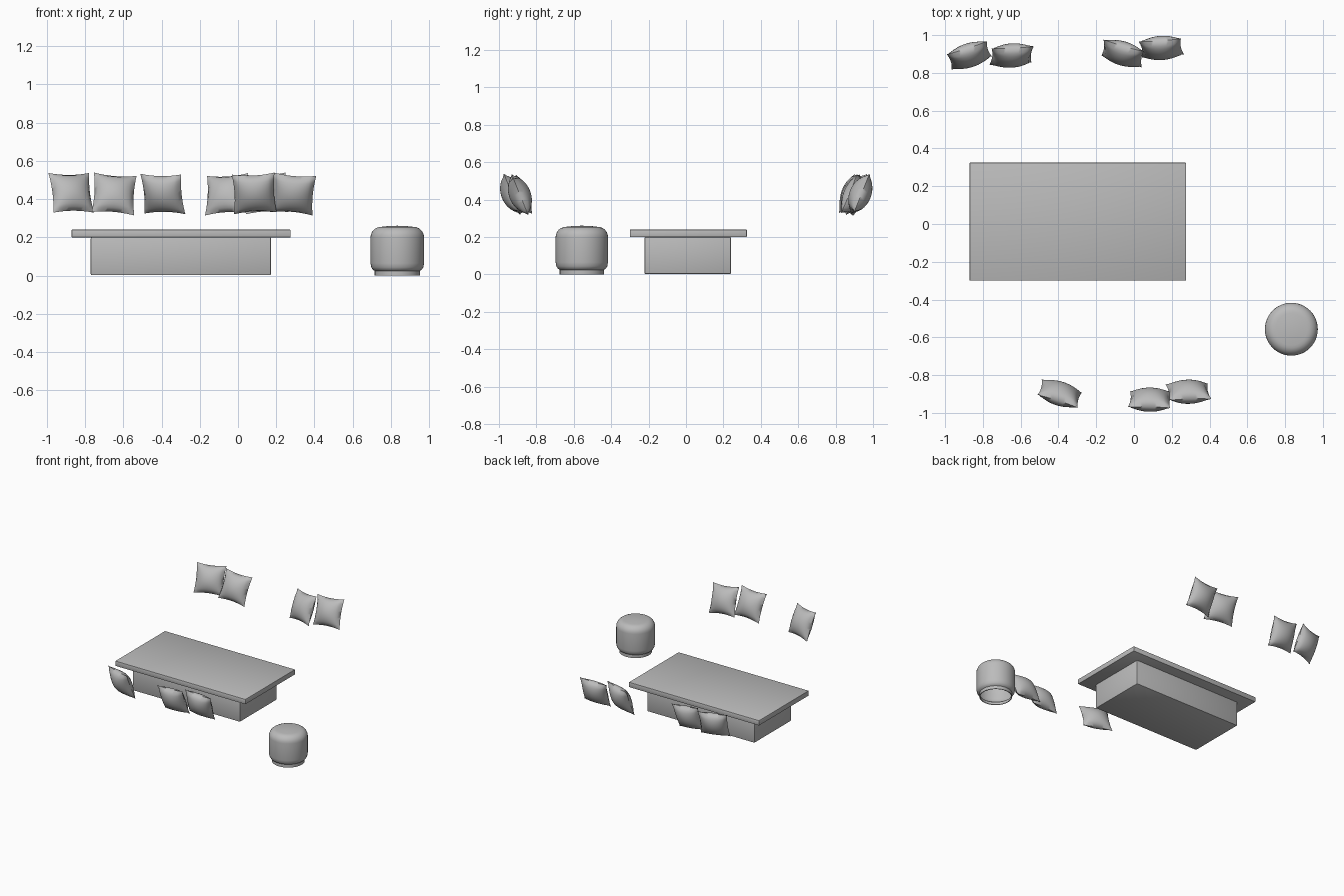
import bpy, bmesh, math
from mathutils import Matrix, Vector

cube = bpy.data.objects.get("Cube")
if cube:
    bpy.data.objects.remove(cube, do_unlink=True)

# One plain grey for everything
grey = bpy.data.materials.new("plain_grey")
grey.use_nodes = True
colour = (0.5, 0.5, 0.5, 1)
grey.diffuse_color = colour
grey.node_tree.nodes["Principled BSDF"].inputs["Base Color"].default_value = colour


def finish(name, bm, smooth_angle=None):
    mesh = bpy.data.meshes.new(name)
    bm.to_mesh(mesh)
    bm.free()
    mesh.materials.append(grey)
    obj = bpy.data.objects.new(name, mesh)
    bpy.context.collection.objects.link(obj)
    if smooth_angle:
        bpy.ops.object.select_all(action="DESELECT")
        obj.select_set(True)
        bpy.context.view_layer.objects.active = obj
        bpy.ops.object.shade_smooth_by_angle(angle=math.radians(smooth_angle))
    return obj


def box(name, low, high, bevel):
    low, high = Vector(low), Vector(high)
    bm = bmesh.new()
    bmesh.ops.create_cube(bm, size=1)
    bmesh.ops.scale(bm, vec=high - low, verts=bm.verts)
    bmesh.ops.translate(bm, vec=(low + high) / 2, verts=bm.verts)
    bmesh.ops.bevel(bm, geom=bm.edges[:], offset=bevel, segments=2,
                    profile=0.5, affect="EDGES")
    return finish(name, bm, 30)


def lathe(name, profile, centre, steps=48):
    bm = bmesh.new()
    verts = [bm.verts.new((r, 0, z)) for r, z in profile]
    edges = [bm.edges.new(pair) for pair in zip(verts, verts[1:])]
    bmesh.ops.spin(bm, geom=verts + edges, cent=(0, 0, 0), axis=(0, 0, 1),
                   angle=math.tau, steps=steps, use_duplicate=False)
    bmesh.ops.remove_doubles(bm, verts=bm.verts, dist=0.0005)
    bmesh.ops.recalc_face_normals(bm, faces=bm.faces)
    bmesh.ops.translate(bm, vec=centre, verts=bm.verts)
    return finish(name, bm, 40)


def pillow(name, x, y, z, yaw, roll, half=0.112, puff=0.058):
    """Two puffed sheets joined at a pinched seam, leaning away from the table."""
    bm = bmesh.new()
    for side in (-1, 1):
        sheet = bmesh.ops.create_grid(bm, x_segments=14, y_segments=14, size=1)["verts"]
        for v in sheet:
            u, w = v.co.x, v.co.y
            fu, fw = max(0, 1 - u * u), max(0, 1 - w * w)
            v.co = (half * u * (1 - 0.08 * fw), side * puff * (fu * fw) ** 0.6,
                    half * w * (1 - 0.10 * fu))
    bmesh.ops.remove_doubles(bm, verts=bm.verts, dist=0.0005)
    bmesh.ops.recalc_face_normals(bm, faces=bm.faces)
    lean = -22 if y > 0 else 22
    turn = (Matrix.Translation((x, y, z))
            @ Matrix.Rotation(math.radians(yaw), 4, "Z")
            @ Matrix.Rotation(math.radians(lean), 4, "X")
            @ Matrix.Rotation(math.radians(roll), 4, "Y"))
    bmesh.ops.transform(bm, matrix=turn, verts=bm.verts)
    return finish(name, bm, 60)


# Low table
box("table_top", (-0.87, -0.30, 0.20), (0.275, 0.325, 0.24), 0.003)
box("table_base", (-0.77, -0.222, 0.003), (0.172, 0.24, 0.20), 0.005)

# Round stool, open underneath
stool = [(0.112, 0.02), (0.112, 0), (0.118, 0), (0.118, 0.025), (0.128, 0.031),
         (0.136, 0.044), (0.14, 0.065), (0.14, 0.20)]
for i in range(1, 7):
    a = math.radians(15 * i)
    stool.append((0.085 + 0.055 * math.cos(a), 0.20 + 0.055 * math.sin(a)))
stool += [(0.05, 0.259), (0, 0.261)]
lathe("round_stool", stool, (0.833, -0.557, 0))

# Scatter pillows: x, y, z, yaw, roll
places = [(-0.872, 0.893, 0.433, 18, 0), (-0.648, 0.892, 0.427, 5, 5),
          (-0.06, 0.903, 0.425, -18, -4), (0.145, 0.932, 0.43, 3, -3),
          (-0.393, -0.898, 0.427, -18, 1), (0.085, -0.93, 0.43, 0, -3),
          (0.288, -0.888, 0.427, 0, 5)]
for number, place in enumerate(places, 1):
    pillow(f"pillow_{number}", *place)
